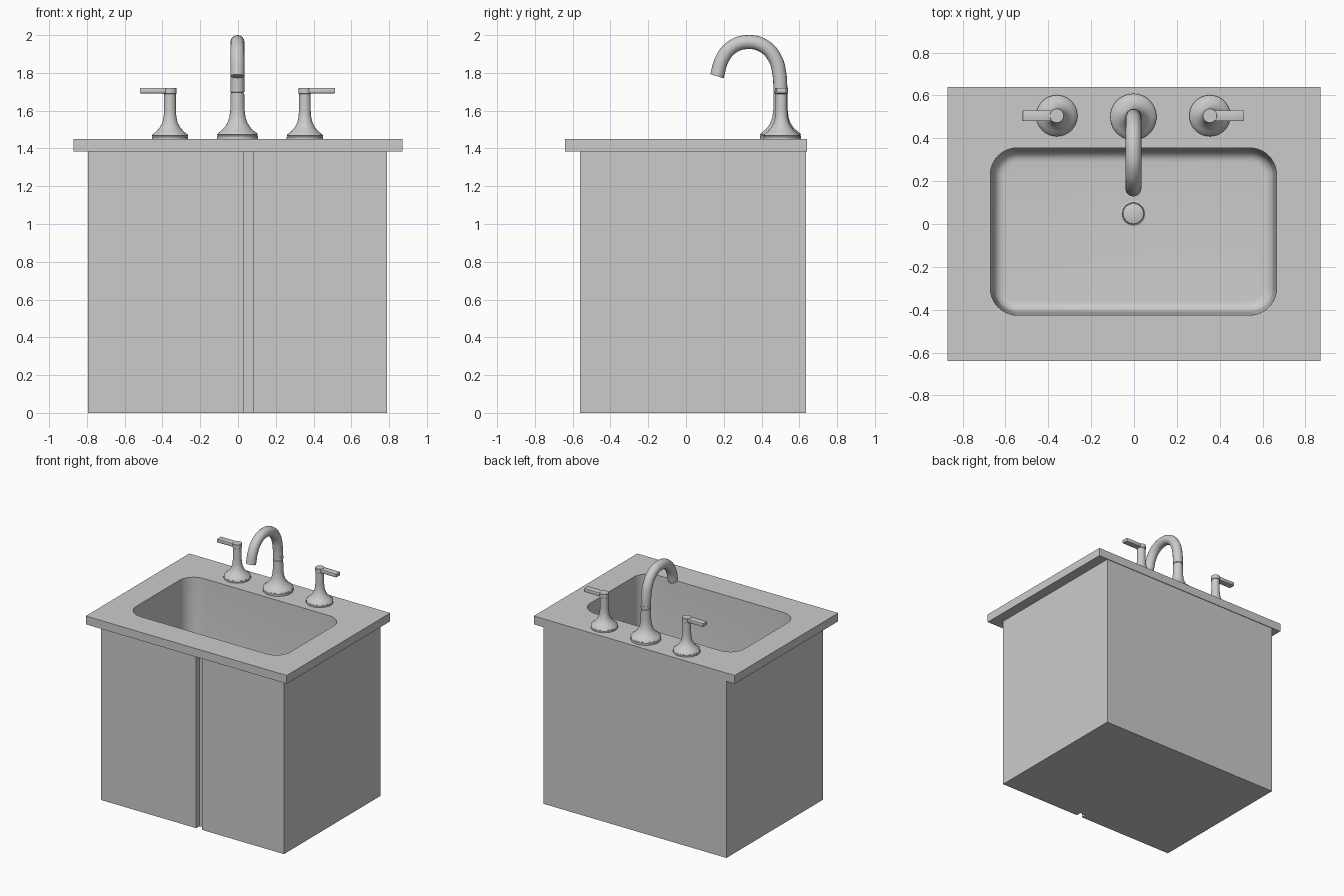
import bpy, bmesh, math
from mathutils import Matrix, Vector

if "Cube" in bpy.data.objects:
    bpy.data.objects.remove(bpy.data.objects["Cube"])


def finish(name, bm, smooth=True):
    bmesh.ops.recalc_face_normals(bm, faces=bm.faces)
    mesh = bpy.data.meshes.new(name)
    bm.to_mesh(mesh)
    bm.free()
    ob = bpy.data.objects.new(name, mesh)
    bpy.context.collection.objects.link(ob)
    if smooth:
        smooth_by_angle(ob)
    return ob


def smooth_by_angle(ob):
    bpy.ops.object.select_all(action='DESELECT')
    ob.select_set(True)
    bpy.context.view_layer.objects.active = ob
    bpy.ops.object.shade_smooth_by_angle(angle=math.radians(35))


def box(name, lo, hi, bevel=0):
    bm = bmesh.new()
    lo, hi = Vector(lo), Vector(hi)
    bmesh.ops.create_cube(bm, size=1, matrix=Matrix.Translation((lo + hi) / 2)
                          @ Matrix.Diagonal((*(hi - lo), 1)))
    if bevel:
        bmesh.ops.bevel(bm, geom=bm.edges[:], offset=bevel, segments=2,
                        affect='EDGES', profile=0.5)
    return finish(name, bm, smooth=bool(bevel))


def loft(name, rings):
    """Skin a stack of equal-length rings and cap both ends."""
    bm = bmesh.new()
    rows = [[bm.verts.new(p) for p in ring] for ring in rings]
    n = len(rows[0])
    for a, b in zip(rows, rows[1:]):
        for i in range(n):
            j = (i + 1) % n
            bm.faces.new((a[i], a[j], b[j], b[i]))
    bm.faces.new(rows[0][::-1])
    bm.faces.new(rows[-1])
    return finish(name, bm)


def lathe(name, centre, profile, sides=48):
    x, y = centre
    return loft(name, [[(x + r * math.cos(2 * math.pi * i / sides),
                         y + r * math.sin(2 * math.pi * i / sides), z)
                        for i in range(sides)] for r, z in profile])


def rounded_rect(x0, x1, y0, y1, r, z, steps=10):
    corners = [(x1 - r, y1 - r), (x0 + r, y1 - r), (x0 + r, y0 + r), (x1 - r, y0 + r)]
    return [(cx + r * math.cos(math.pi / 2 * (q + k / steps)),
             cy + r * math.sin(math.pi / 2 * (q + k / steps)), z)
            for q, (cx, cy) in enumerate(corners) for k in range(steps + 1)]


def cut(ob, cutter):
    mod = ob.modifiers.new("cut", 'BOOLEAN')
    mod.operation = 'DIFFERENCE'
    mod.solver = 'EXACT'
    mod.object = cutter
    bpy.context.view_layer.objects.active = ob
    bpy.ops.object.modifier_apply(modifier=mod.name)


# Cabinet and countertop
TOP, FLOOR = 1.45, 0.93
cabinet = box("cabinet", (-0.795, -0.56, 0), (0.79, 0.635, 1.385))
countertop = box("countertop", (-0.87, -0.64, 1.385), (0.87, 0.64, TOP))

# Basin cavity: steep walls with a rounded floor edge
levels = [(0, TOP + 0.1), (0, TOP), (0.015, FLOOR + 0.05)]
for k in range(1, 7):
    t = math.pi / 2 * k / 6
    levels.append((0.015 + 0.05 * (1 - math.cos(t)), FLOOR + 0.05 * (1 - math.sin(t))))
basin = loft("basin_cutter", [
    rounded_rect(-0.67 + d, 0.665 - d, -0.425 + d, 0.355 - d, 0.125 - d, z)
    for d, z in levels])
gap = box("door_gap_cutter", (0.03, -0.7, -0.1), (0.08, -0.52, 1.384))
cut(countertop, basin)
cut(cabinet, basin)
cut(cabinet, gap)
for helper in (basin, gap):
    bpy.data.objects.remove(helper)
for ob in (cabinet, countertop):
    smooth_by_angle(ob)

# Drain
lathe("drain", (-0.003, 0.048), [
    (0.06, FLOOR - 0.01), (0.06, FLOOR + 0.006), (0.052, FLOOR + 0.008),
    (0.05, FLOOR + 0.003), (0.047, FLOOR + 0.008), (0.03, FLOOR + 0.013),
    (0.008, FLOOR + 0.015)])

# Faucet base with flared foot and collar
lathe("faucet_base", (-0.003, 0.5), [
    (0.108, TOP - 0.005), (0.108, 1.466), (0.104, 1.471), (0.108, 1.474), (0.106, 1.479),
    (0.088, 1.492), (0.068, 1.512), (0.053, 1.535), (0.043, 1.565), (0.038, 1.605),
    (0.036, 1.69), (0.033, 1.692), (0.033, 1.696), (0.037, 1.698),
    (0.037, 1.718), (0.034, 1.72)])

# Gooseneck spout
curve = bpy.data.curves.new("spout", 'CURVE')
curve.dimensions = '3D'
curve.bevel_depth = 0.037
curve.bevel_resolution = 6
curve.resolution_u = 8
curve.use_fill_caps = True
path = [(0.5, 1.71), (0.495, 1.79), (0.472, 1.875), (0.415, 1.94), (0.325, 1.963),
        (0.24, 1.934), (0.19, 1.87), (0.164, 1.782)]
spline = curve.splines.new('BEZIER')
spline.bezier_points.add(len(path) - 1)
for point, (y, z) in zip(spline.bezier_points, path):
    point.co = (-0.003, y, z)
    point.handle_left_type = point.handle_right_type = 'AUTO'
spout = bpy.data.objects.new("spout", curve)
bpy.context.collection.objects.link(spout)
bpy.ops.object.select_all(action='DESELECT')
spout.select_set(True)
bpy.context.view_layer.objects.active = spout
bpy.ops.object.convert(target='MESH')
smooth_by_angle(bpy.context.view_layer.objects.active)

# Hot and cold handles with outward levers
for side, s in (("left", -1), ("right", 1)):
    cx, cy = -0.003 + s * 0.357, 0.505
    lathe(side + "_handle", (cx, cy), [
        (0.096, TOP - 0.005), (0.096, 1.461), (0.092, 1.465), (0.096, 1.468), (0.094, 1.473),
        (0.074, 1.489), (0.055, 1.51), (0.041, 1.535), (0.034, 1.565), (0.031, 1.6),
        (0.031, 1.688), (0.034, 1.69), (0.034, 1.719), (0.032, 1.721)])
    ends = sorted((cx, cx + s * 0.16))
    box(side + "_lever", (ends[0], cy - 0.025, 1.692), (ends[1], cy + 0.025, 1.72), 0.004)
